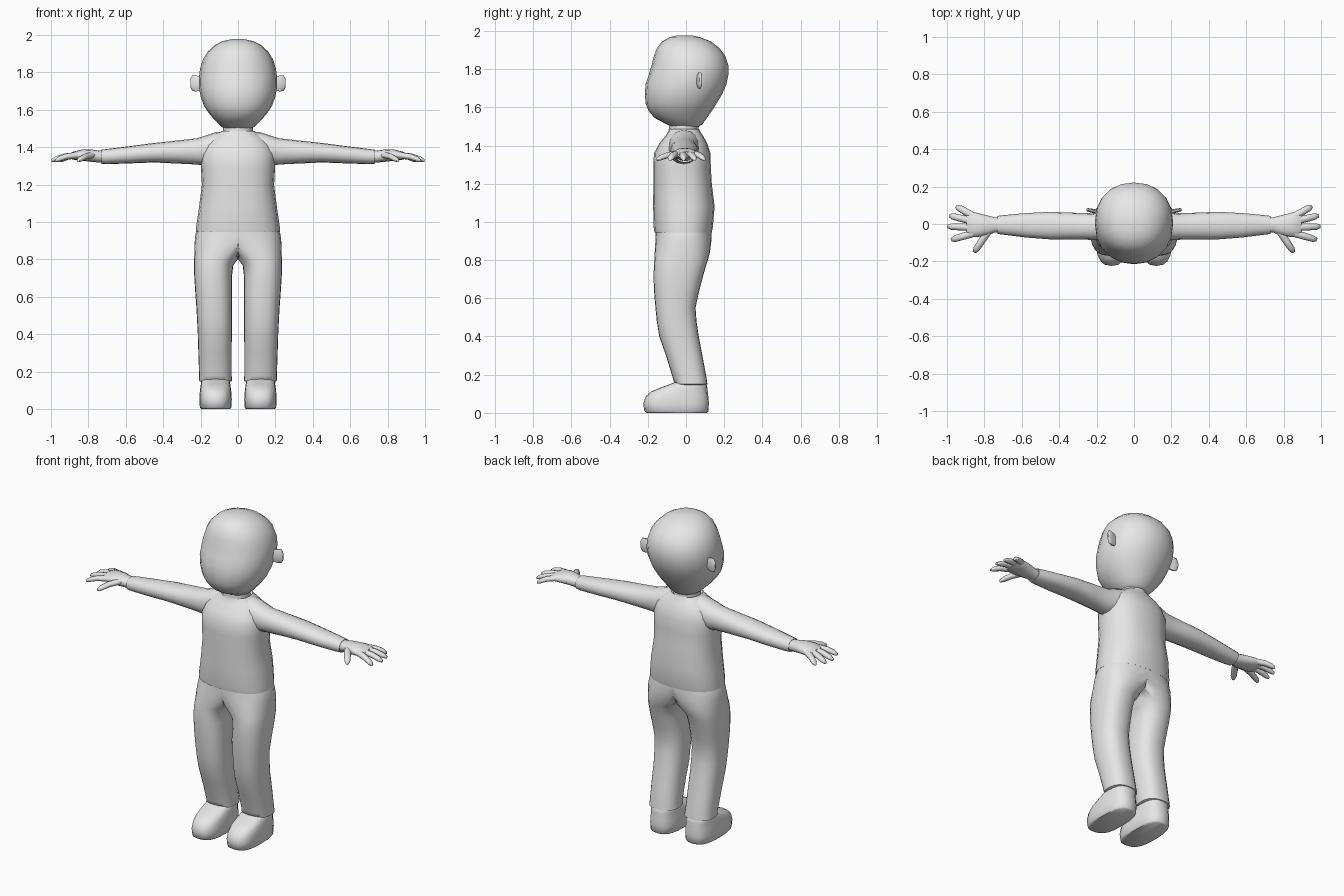
import bpy, bmesh, math
from mathutils import Vector

grey = bpy.data.materials.new("light grey")
grey.diffuse_color = (0.8, 0.8, 0.8, 1)
X, Y, Z = Vector((1, 0, 0)), Vector((0, 1, 0)), Vector((0, 0, 1))


def power(c, e):
    return math.copysign(abs(c) ** (2 / e), c)


def loft(name, rings, n=16, e=2.2, mirror=False, clamp=False, angle=60):
    """Skin rings given as (centre, half axis u, half axis v); ends are capped."""
    bm = bmesh.new()
    loops = []
    for c, u, v in rings:
        loop = []
        for i in range(n):
            a = math.tau * i / n
            p = c + u * power(math.cos(a), e) + v * power(math.sin(a), e)
            if clamp:
                p.x = max(p.x, 0)
            loop.append(bm.verts.new(p))
        loops.append(loop)
    for a, b in zip(loops, loops[1:]):
        for i in range(n):
            j = (i + 1) % n
            bm.faces.new((a[i], a[j], b[j], b[i]))
    bm.faces.new(loops[0][::-1])
    bm.faces.new(loops[-1])
    if clamp:
        # open the inner wall so that the mirrored halves join
        wall = [f for f in bm.faces if all(v.co.x < 1e-5 for v in f.verts)]
        bmesh.ops.delete(bm, geom=wall, context='FACES')
    bmesh.ops.recalc_face_normals(bm, faces=bm.faces)
    me = bpy.data.meshes.new(name)
    bm.to_mesh(me)
    bm.free()
    me.materials.append(grey)
    ob = bpy.data.objects.new(name, me)
    bpy.context.collection.objects.link(ob)
    if mirror:
        m = ob.modifiers.new("mirror", 'MIRROR')
        m.use_clip = True
    bpy.ops.object.select_all(action='DESELECT')
    bpy.context.view_layer.objects.active = ob
    ob.select_set(True)
    bpy.ops.object.shade_smooth_by_angle(angle=math.radians(angle))
    return ob


def upright(rows):
    """Rows of z, x centre, x radius, y front, y back."""
    return [(Vector((cx, (f + b) / 2, z)), X * rx, Y * ((b - f) / 2))
            for z, cx, rx, f, b in rows]


def sideways(rows):
    """Rows of x, y front, y back, z low, z high."""
    return [(Vector((x, (f + b) / 2, (lo + hi) / 2)), Y * ((b - f) / 2), Z * ((hi - lo) / 2))
            for x, f, b, lo, hi in rows]


def tube(points):
    """Rows of x, y, z, radius, for fingers."""
    d = Vector(points[-1][:3]) - Vector(points[0][:3])
    side = Z.cross(d).normalized()
    return [(Vector(p[:3]), side * p[3], Z * p[3] * 0.85) for p in points]


# Head, with a flatter face
loft("head", upright([
    (1.495, 0, .065, -.07, .06), (1.51, 0, .09, -.10, .085), (1.545, 0, .125, -.165, .11),
    (1.58, 0, .155, -.195, .135), (1.62, 0, .182, -.212, .16), (1.67, 0, .20, -.215, .19),
    (1.72, 0, .209, -.212, .212), (1.77, 0, .209, -.195, .222), (1.82, 0, .203, -.18, .222),
    (1.87, 0, .187, -.168, .205), (1.91, 0, .162, -.152, .175), (1.945, 0, .125, -.125, .13),
    (1.967, 0, .08, -.085, .075), (1.977, 0, .035, -.045, .03)]), n=20, e=2.15)

# Neck
loft("neck", upright([(1.40, 0, .085, -.095, .07), (1.47, 0, .08, -.09, .065),
                      (1.54, 0, .08, -.085, .07)]), e=2)

# Ears
loft("ear", sideways([(.19, .052, .075, 1.705, 1.775), (.225, .06, .082, 1.695, 1.785),
                      (.245, .066, .085, 1.70, 1.785), (.255, .07, .083, 1.72, 1.765)]),
     n=10, mirror=True)

# Shirt body with a turned-under hem and a collar
loft("shirt", upright([
    (.955, 0, .205, -.145, .115), (.945, 0, .225, -.165, .135), (.97, 0, .224, -.169, .14),
    (1.08, 0, .208, -.172, .15), (1.20, 0, .193, -.171, .135), (1.29, 0, .198, -.171, .13),
    (1.36, 0, .198, -.168, .128), (1.41, 0, .18, -.14, .112), (1.45, 0, .145, -.108, .09),
    (1.475, 0, .105, -.092, .073), (1.487, 0, .088, -.09, .068), (1.475, 0, .076, -.08, .06)]),
    n=20, e=2.4)

# Sleeves
loft("sleeve", sideways([
    (.06, -.08, .06, 1.34, 1.485), (.12, -.09, .07, 1.31, 1.48), (.17, -.09, .065, 1.30, 1.463),
    (.22, -.085, .057, 1.307, 1.447), (.32, -.082, .06, 1.312, 1.436),
    (.45, -.082, .065, 1.318, 1.422), (.58, -.072, .058, 1.313, 1.405),
    (.70, -.057, .047, 1.309, 1.39), (.73, -.053, .043, 1.311, 1.386),
    (.725, -.04, .032, 1.325, 1.375)]), e=2.2, mirror=True)

# Hands
loft("palm", sideways([
    (.70, -.042, .034, 1.318, 1.38), (.745, -.046, .036, 1.318, 1.382),
    (.79, -.062, .047, 1.322, 1.388), (.84, -.07, .06, 1.328, 1.386),
    (.88, -.068, .066, 1.333, 1.376), (.895, -.058, .058, 1.338, 1.368)]),
    n=12, mirror=True)
fingers = {
    "index": ((.86, -.05), (.978, -.085)), "middle": ((.86, -.018), (.998, -.013)),
    "ring": ((.86, .015), (.988, .045)), "little": ((.86, .043), (.952, .095)),
    "thumb": ((.78, -.04), (.855, -.152))}
for name, ((x0, y0), (x1, y1)) in fingers.items():
    drop = .03
    rows = []
    for t, r in ((0, .02), (.5, .019), (.85, .017), (1, .009)):
        rows.append((x0 + (x1 - x0) * t, y0 + (y1 - y0) * t, 1.357 - drop * t * t, r))
    loft(name + "_finger", tube(rows), n=8, e=2, mirror=True)

# Trousers, the two legs joining at the hips
loft("trousers", upright([
    (.145, .12, .075, -.045, .10), (.15, .12, .089, -.06, .112), (.18, .121, .087, -.068, .108),
    (.30, .123, .089, -.105, .086), (.40, .124, .091, -.14, .067), (.48, .126, .093, -.153, .055),
    (.55, .128, .095, -.16, .05), (.63, .131, .098, -.167, .067), (.71, .133, .101, -.17, .088),
    (.77, .130, .105, -.168, .105), (.80, .117, .118, -.166, .115), (.84, .09, .143, -.164, .125),
    (.89, .05, .182, -.161, .132), (.935, 0, .227, -.159, .134), (.97, 0, .212, -.157, .132)]),
    n=24, e=2.4, mirror=True, clamp=True)

# Shoes with a flat sole
loft("shoe", upright([
    (0, .12, .078, -.205, .108), (.008, .12, .084, -.218, .117), (.05, .12, .087, -.224, .120),
    (.085, .12, .085, -.212, .117), (.11, .12, .082, -.185, .114), (.13, .12, .079, -.14, .112),
    (.15, .12, .076, -.085, .108), (.162, .12, .068, -.055, .098)]),
    n=20, e=2.7, mirror=True, angle=50)
